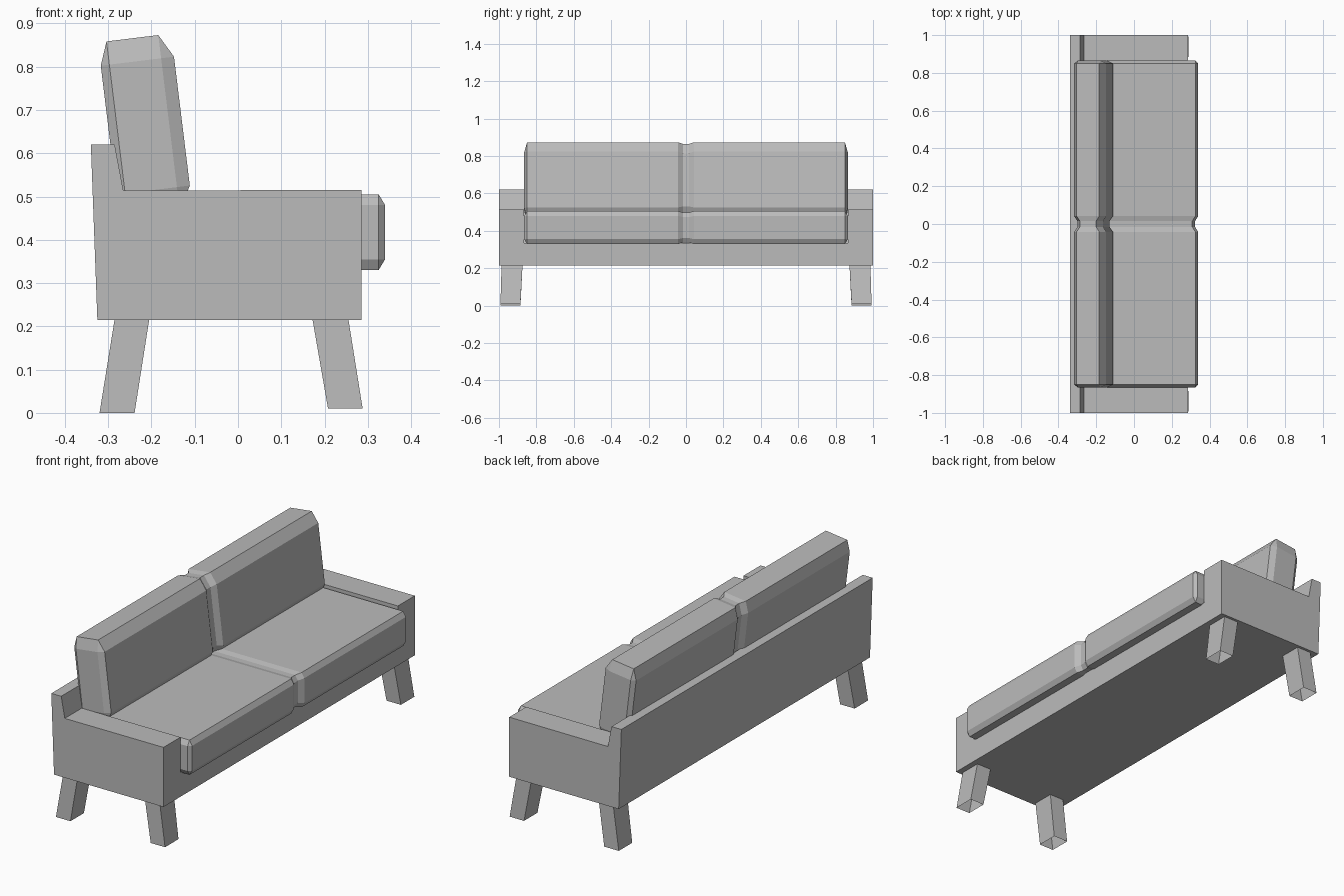
import bpy, bmesh
from math import sin, cos, radians

if "Cube" in bpy.data.objects:
    bpy.data.objects.remove(bpy.data.objects["Cube"])

GREY = (0.5, 0.5, 0.5, 1)
fabric = bpy.data.materials.new("plain_grey")
fabric.use_nodes = True
fabric.diffuse_color = GREY
fabric.node_tree.nodes["Principled BSDF"].inputs["Base Color"].default_value = GREY


def loft(name, rings, cap_start=True, cap_end=True):
    """Skin a row of matching closed rings into one flat-shaded object."""
    bm = bmesh.new()
    rows = [[bm.verts.new(p) for p in ring] for ring in rings]
    n = len(rows[0])
    for a, b in zip(rows, rows[1:]):
        for i in range(n):
            j = (i + 1) % n
            bm.faces.new((a[i], a[j], b[j], b[i]))
    if cap_start:
        bm.faces.new(rows[0][::-1])
    if cap_end:
        bm.faces.new(rows[-1])
    bmesh.ops.remove_doubles(bm, verts=bm.verts, dist=0.0005)
    bmesh.ops.recalc_face_normals(bm, faces=bm.faces)
    mesh = bpy.data.meshes.new(name)
    bm.to_mesh(mesh)
    bm.free()
    mesh.materials.append(fabric)
    obj = bpy.data.objects.new(name, mesh)
    bpy.context.collection.objects.link(obj)
    return obj


def extrude(name, profile, half):
    return loft(name, [[(x, y, z) for x, z in profile] for y in (-half, half)])


# Frame: side profile with arms and back, seat well cut between the arms
frame = extrude("frame", [(-.325, .215), (.285, .215), (.285, .515),
                          (-.265, .514), (-.285, .62), (-.34, .62)], 1)
well = extrude("seat_well_cutter", [(-.231, .335), (.4, .335), (.4, .7), (-.3, .7)], .865)
well.hide_render = True
cut = frame.modifiers.new("seat_well", 'BOOLEAN')
cut.object = well
cut.solver = 'EXACT'
bpy.context.view_layer.objects.active = frame
bpy.ops.object.modifier_apply(modifier=cut.name)
bpy.data.objects.remove(well)


def cushion(name, back, front, low, high, bev_back, bev_front, bev_up, tilt):
    """Chamfered long box, leaning back by tilt, pinched at the middle."""
    c, s = cos(radians(tilt)), sin(radians(tilt))

    def ring(y, df, du, end=False):
        b, f, l, h = back + df, front - df, low + du, high - du
        bi, fi, li, hi = b + bev_back, f - bev_front, l + bev_up, h - bev_up
        if end:
            pts = [(bi, li), (fi, li), (fi, li), (fi, hi),
                   (fi, hi), (bi, hi), (bi, hi), (bi, li)]
        else:
            pts = [(bi, l), (fi, l), (f, li), (f, hi),
                   (fi, h), (bi, h), (b, hi), (b, li)]
        return [(c * p - s * q, y, s * p + c * q) for p, q in pts]

    half = [ring(.015, .017, .007), ring(.042, 0, 0), ring(.85, 0, 0), ring(.865, 0, 0, True)]
    other = [[(x, -y, z) for x, y, z in r] for r in reversed(half)]
    return loft(name, other + half)


cushion("seat_cushion", -.225, .34, .33, .505, .015, .015, .025, 0)
cushion("back_cushion", -.217, -.0465, .481, .889, .02, .03, .054, 7)


# Splayed legs, open underneath
def leg(name, side, top_x, foot_x, foot_z):
    def ring(xs, ys, z):
        (a, b), (p, q) = xs, ys
        return [(a, side * p, z), (b, side * p, z), (b, side * q, z), (a, side * q, z)]
    loft(name, [ring(foot_x, (.885, .992), foot_z), ring(top_x, (.874, .986), .217)],
         cap_start=False)


for side, label in ((1, "right"), (-1, "left")):
    # The seat looks toward +x; legs are named by the sitter's sides
    leg("front_leg_" + label, side, (.172, .255), (.208, .288), .01)
    leg("back_leg_" + label, side, (-.285, -.205), (-.32, -.239), 0)
